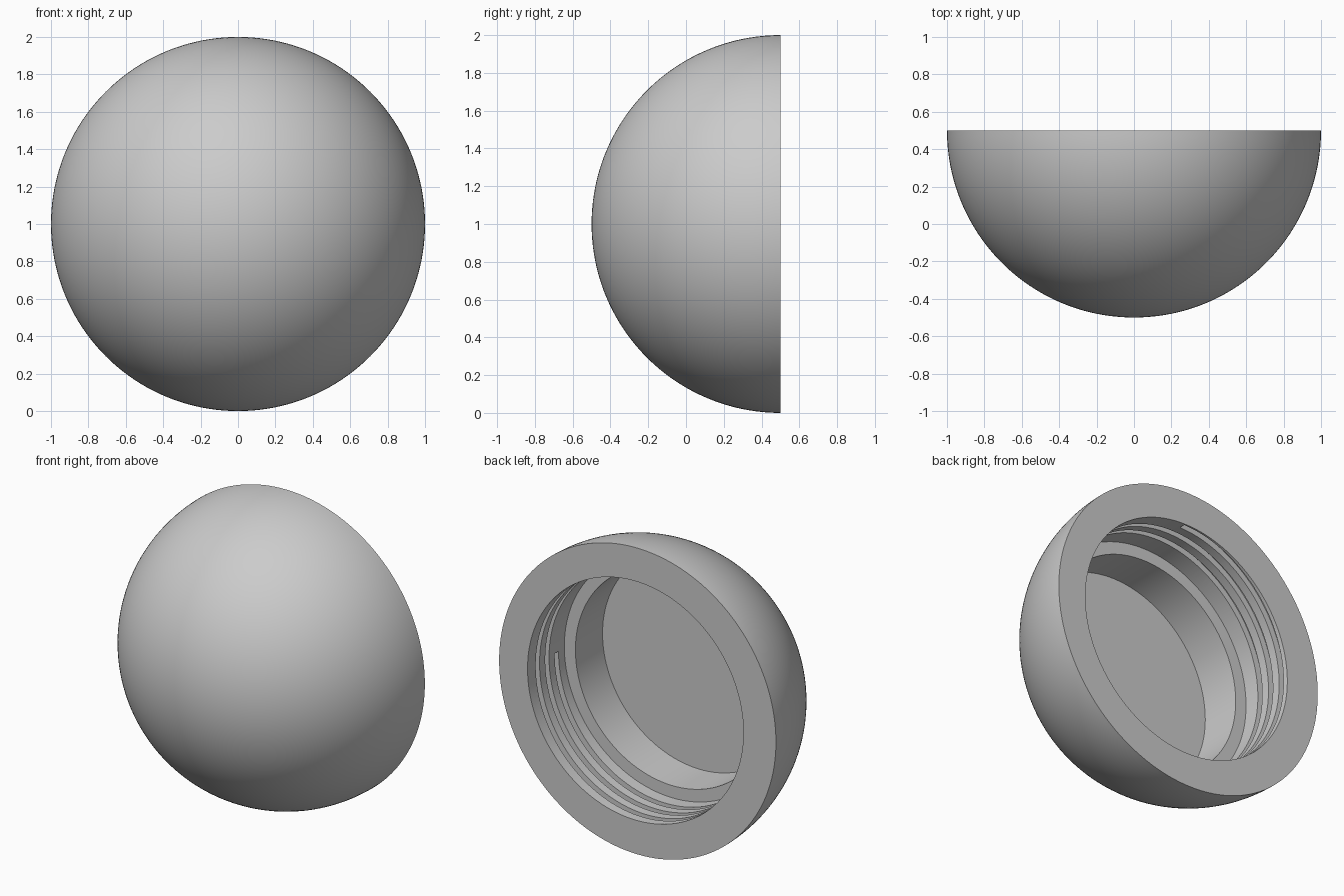
import bpy
import bmesh
from math import sin, cos, pi, radians

old = bpy.data.objects.get("Cube")
if old:
    bpy.data.objects.remove(old, do_unlink=True)

SEGMENTS = 160
DOME_ROWS = 48
RIM_Y = 0.5
BORE, SHELF_DEPTH = 0.78, 0.38           # threaded bore
RECESS, FLOOR_DEPTH = 0.70, 0.66         # plain recess behind the shelf
BORE_SHIFT = 0.015
PITCH, TURNS, THREAD_START = 0.098, 2.75, 0.30
GROOVE_WIDTH, GROOVE_DEPTH = 0.04, 0.04
GROOVE_STEPS = 144                       # per turn


def ring(bm, radius, y, shift=0.0):
    """Ring of vertices around the y axis."""
    angles = [2 * pi * i / SEGMENTS for i in range(SEGMENTS)]
    return [bm.verts.new((radius * cos(a) + shift, y, 1 + radius * sin(a)))
            for a in angles]


def loft(bm, sections):
    """Join closed sections of equal length with quads."""
    for a, b in zip(sections, sections[1:]):
        for i in range(len(a)):
            n = (i + 1) % len(a)
            bm.faces.new((a[i], a[n], b[n], b[i]))


def make_object(bm, name):
    bmesh.ops.recalc_face_normals(bm, faces=bm.faces)
    mesh = bpy.data.meshes.new(name)
    bm.to_mesh(mesh)
    bm.free()
    obj = bpy.data.objects.new(name, mesh)
    bpy.context.collection.objects.link(obj)
    return obj


# Dome, rim, bore, shelf and recess turned as one solid
bm = bmesh.new()
rings = []
for i in range(1, DOME_ROWS + 1):
    t = pi / 2 * i / DOME_ROWS
    rings.append(ring(bm, sin(t), RIM_Y - cos(t)))
for r, d in ((BORE, 0), (BORE, SHELF_DEPTH),
             (RECESS, SHELF_DEPTH), (RECESS, FLOOR_DEPTH)):
    rings.append(ring(bm, r, RIM_Y - d, BORE_SHIFT))
loft(bm, rings)
pole = bm.verts.new((0, RIM_Y - 1, 1))
for i in range(SEGMENTS):
    bm.faces.new((pole, rings[0][(i + 1) % SEGMENTS], rings[0][i]))
bm.faces.new(rings[-1])
cap = make_object(bm, "domed_screw_cap")

# Helical cutter for the thread groove, winding out towards the rim
bm = bmesh.new()
sections = []
half = GROOVE_WIDTH / 2
for s in range(int(GROOVE_STEPS * TURNS) + 1):
    turn = s / GROOVE_STEPS
    a = -2 * pi * turn - 0.01
    y = RIM_Y - THREAD_START + PITCH * turn
    inner, outer = BORE - 0.05, BORE + GROOVE_DEPTH
    corners = ((inner, -half), (outer, -half), (outer, half), (inner, half))
    sections.append([bm.verts.new((r * cos(a) + BORE_SHIFT, y + dy, 1 + r * sin(a)))
                     for r, dy in corners])
loft(bm, sections)
bm.faces.new(sections[0])
bm.faces.new(sections[-1])
cutter = make_object(bm, "thread_cutter")
cutter.hide_render = True

# Cut the groove
bpy.ops.object.select_all(action="DESELECT")
cap.select_set(True)
bpy.context.view_layer.objects.active = cap
cut = cap.modifiers.new("thread_groove", "BOOLEAN")
cut.operation = "DIFFERENCE"
cut.solver = "EXACT"
cut.object = cutter
bpy.ops.object.modifier_apply(modifier=cut.name)
bpy.data.objects.remove(cutter, do_unlink=True)

# Material
grey = bpy.data.materials.new("light_grey")
grey.use_nodes = True
colour = (0.6, 0.6, 0.6, 1)
grey.diffuse_color = colour
grey.node_tree.nodes["Principled BSDF"].inputs["Base Color"].default_value = colour
cap.data.materials.clear()
cap.data.materials.append(grey)

# Smooth dome with crisp edges
bpy.ops.object.shade_smooth_by_angle(angle=radians(30))
